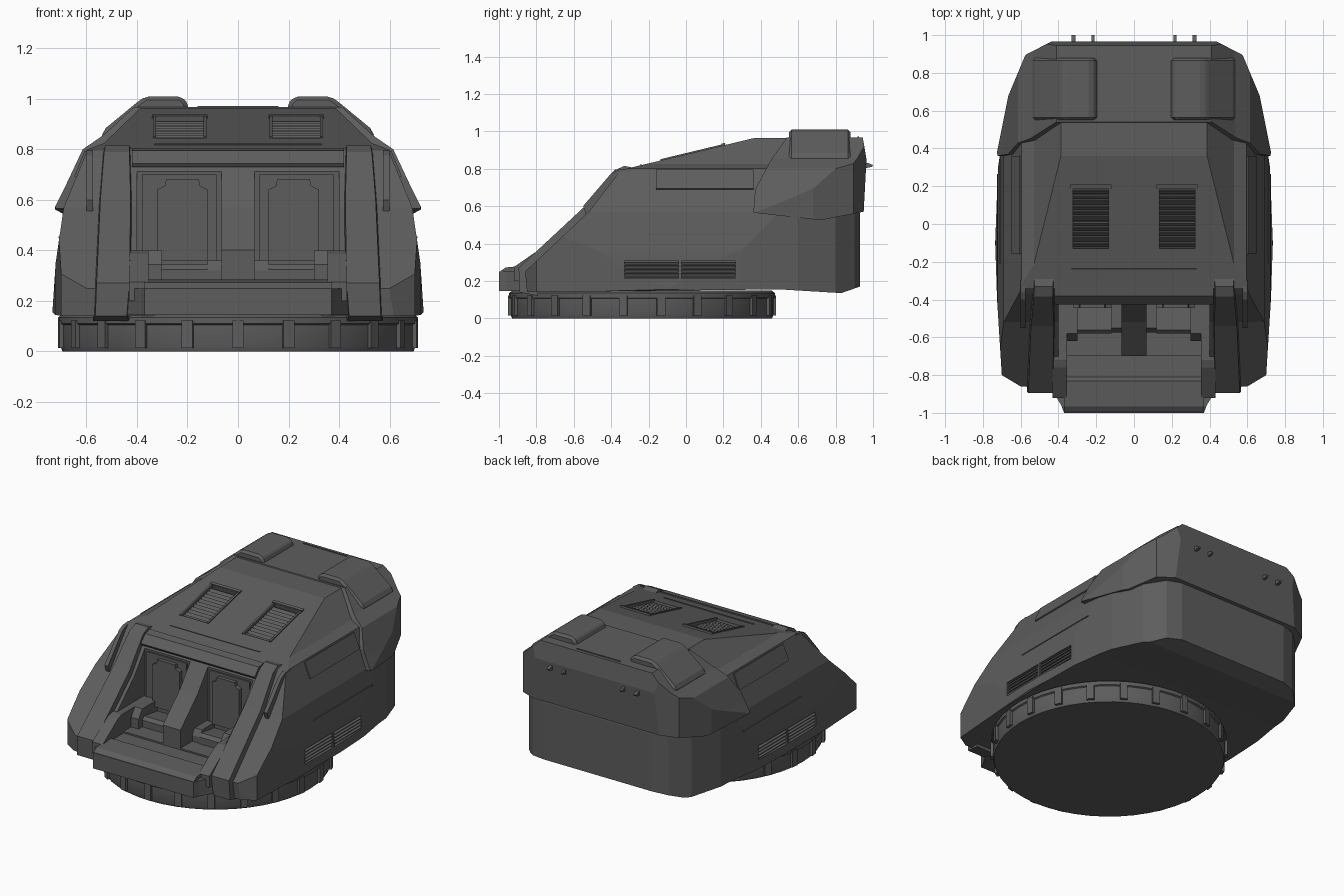
import bpy, bmesh, math
from mathutils import Vector, Matrix

cube = bpy.data.objects.get("Cube")
if cube:
    bpy.data.objects.remove(cube, do_unlink=True)

grey = bpy.data.materials.new("dark_grey")
grey.use_nodes = True
grey.diffuse_color = (0.11, 0.11, 0.11, 1)
bsdf = grey.node_tree.nodes["Principled BSDF"]
bsdf.inputs["Base Color"].default_value = grey.diffuse_color
bsdf.inputs["Roughness"].default_value = 0.7


def finish(name, bm, mirror=False):
    bmesh.ops.recalc_face_normals(bm, faces=bm.faces)
    mesh = bpy.data.meshes.new(name)
    bm.to_mesh(mesh)
    bm.free()
    mesh.materials.append(grey)
    ob = bpy.data.objects.new(name, mesh)
    bpy.context.collection.objects.link(ob)
    if mirror:
        ob.modifiers.new("mirror", 'MIRROR').use_clip = False
    return ob


def prism(name, pts, axis, a, b, mirror=False):
    """Extrude a 2D outline along an axis; x: (y,z), y: (x,z), z: (x,y)."""
    place = {'x': lambda p, t: (t, p[0], p[1]),
             'y': lambda p, t: (p[0], t, p[1]),
             'z': lambda p, t: (p[0], p[1], t)}[axis]
    bm = bmesh.new()
    ends = [[bm.verts.new(place(p, t)) for p in pts] for t in (a, b)]
    for ring in ends:
        bm.faces.new(ring)
    for i in range(len(pts)):
        j = (i + 1) % len(pts)
        bm.faces.new((ends[0][i], ends[0][j], ends[1][j], ends[1][i]))
    return finish(name, bm, mirror)


def boxes(name, items, mirror=False):
    """Several boxes in one part: (centre, size, rotation matrix or None)."""
    bm = bmesh.new()
    for c, s, rot in items:
        m = Matrix.Translation(c) @ (rot or Matrix()) @ Matrix.Diagonal((*s, 1))
        bmesh.ops.create_cube(bm, size=1, matrix=m)
    return finish(name, bm, mirror)


def block(name, x, y, z, mirror=False):
    return prism(name, [(x[0], y[0]), (x[1], y[0]), (x[1], y[1]), (x[0], y[1])],
                 'z', z[0], z[1], mirror)


def both(half):
    return half + [(-x, v) for x, v in reversed(half)]


def carve(ob, tool, op):
    """Bake a boolean and throw the tool away."""
    mod = ob.modifiers.new("cut", 'BOOLEAN')
    mod.operation, mod.solver, mod.object = op, 'EXACT', tool
    bpy.context.view_layer.update()
    dg = bpy.context.evaluated_depsgraph_get()
    mesh = bpy.data.meshes.new_from_object(ob.evaluated_get(dg))
    ob.modifiers.clear()
    ob.data = mesh
    bpy.data.objects.remove(tool, do_unlink=True)


def shell(name, side, front, plan):
    """Solid common to a side, a front and a top outline."""
    ob = prism(name, side, 'x', -1.2, 1.2)
    carve(ob, prism("front_tool", both(front), 'y', -1.5, 1.5), 'INTERSECT')
    carve(ob, prism("plan_tool", both(plan), 'z', -0.5, 1.5), 'INTERSECT')
    return ob


# Main hull
hull = shell("hull",
             [(-.85, .14), (-.86, .25), (-.52, .57), (-.37, .765), (-.34, .795), (.36, .963),
              (.6, .963), (.7, .9), (.9, .9), (.93, .55), (.93, .17), (.83, .135), (.5, .155)],
             [(.70, .125), (.735, .155), (.722, .35), (.69, .57), (.595, .8), (.53, .825), (.385, .965)],
             [(.60, -.86), (.70, -.80), (.725, -.4), (.735, -.1), (.72, .3), (.675, .6),
              (.60, .80), (.5, .9), (.40, .93)])

# Overhanging rear hood
shell("rear_hood",
      [(.36, .565), (.37, .69), (.45, .84), (.54, .968), (.945, .968), (.965, .85), (.95, .57), (.72, .525)],
      [(.73, .50), (.725, .57), (.69, .64), (.615, .80), (.535, .855), (.41, .969)],
      [(.72, .34), (.725, .38), (.665, .68), (.575, .895), (.44, .965)])

# Cockpit bays, open footwell and vent recesses
carve(hull, block("bay", (.065, .40), (-1, -.41), (.28, .73), True), 'DIFFERENCE')
carve(hull, block("footwell", (-.40, .40), (-1, -.70), (.25, .6)), 'DIFFERENCE')
pitch = math.atan2(.168, .70)
tilt = Matrix.Rotation(pitch, 4, 'X')


def roof_z(y):
    return .795 + (y + .34) * math.tan(pitch)


carve(hull, boxes("roof_recess", [((.23, .03, roof_z(.03)), (.19, .33, .08), tilt)], True), 'DIFFERENCE')
for y in (-.185, .12):
    carve(hull, boxes("side_recess", [((.73, y, .26), (.08, .29, .095), None)], True), 'DIFFERENCE')

# Louvres
slats = []
for i in range(11):
    y = -.11 + i * .028
    slats.append(((.23, y, roof_z(y) - .018), (.19, .022, .008),
                  tilt @ Matrix.Rotation(math.radians(35), 4, 'X')))
boxes("roof_louvres", slats, True)
slats = [((.714, y, .228 + i * .021), (.02, .29, .009), Matrix.Rotation(math.radians(30), 4, 'Y'))
         for y in (-.185, .12) for i in range(4)]
boxes("side_louvres", slats, True)
boxes("roof_vent_trim", [((.23, .2, roof_z(.2) + .003), (.22, .02, .016), tilt),
                         ((.13, .03, roof_z(.03) + .002), (.012, .34, .01), tilt),
                         ((.33, .03, roof_z(.03) + .002), (.012, .34, .01), tilt)], True)

# Roof pads wrapping over the hood shoulder
pads = prism("roof_pads", [(.19, .95), (.205, .99), (.225, 1.01), (.365, 1.01), (.395, .99),
                           (.535, .875), (.54, .84), (.4, .9)], 'y', .55, .88, True)
bev = pads.modifiers.new("bevel", 'BEVEL')
bev.width, bev.segments = .015, 1

# Sloped ribs flanking the cockpit, with feet
bm = bmesh.new()
path = [(-.89, .14, .44, .565), (-.895, .27, .43, .56), (-.54, .60, .425, .545),
        (-.385, .79, .43, .53), (-.33, .815, .43, .525)]
rings = []
for y, z, x0, x1 in path:
    rings.append([bm.verts.new(v) for v in
                  ((x0, y, z), (x1, y, z), (x1 + .01, y + .1, z - .02), (x0 - .01, y + .1, z - .02))])
for r, s in zip(rings, rings[1:]):
    for i in range(4):
        bm.faces.new((r[i], r[(i + 1) % 4], s[(i + 1) % 4], s[i]))
bm.faces.new(rings[0])
bm.faces.new(rings[-1])
finish("front_ribs", bm, True)

# Outer fender plates, one step proud of the front slope
prism("fender_plates", [(-.80, .155), (-.81, .25), (-.535, .555), (-.55, .60), (-.40, .775), (-.36, .795),
                        (-.3, .80), (-.3, .6), (-.6, .2)], 'x', .575, .60, True)

# Brow over the cockpit opening
prism("cockpit_brow", [(-.415, .73), (-.425, .745), (-.38, .795), (-.33, .805), (-.33, .73)], 'x', -.42, .42)

# Nose step: wide polygonal bumper and cockpit floor
prism("nose_bumper", both([(.37, -1.0), (.385, -.96), (.44, -.87), (.44, -.6)]), 'z', .145, .25)
prism("nose_lip", [(-.995, .25), (-.965, .272), (-.83, .285), (-.80, .25)], 'x', -.37, .37)
block("cockpit_step", (-.36, .36), (-.81, -.6), (.2, .27))

# Consoles at the sides of the footwell
prism("side_consoles", [(-.92, .2), (-.92, .275), (-.84, .33), (-.76, .385), (-.72, .40), (-.56, .40), (-.56, .2)],
      'x', .355, .432, True)
prism("arm_rests", [(-.62, .27), (-.62, .345), (-.58, .40), (-.42, .40), (-.42, .27)], 'x', .30, .40, True)
prism("inner_rests", [(-.575, .27), (-.575, .32), (-.55, .36), (-.42, .36), (-.42, .27)], 'x', .06, .12, True)

# Seats: cushion and notched backrest
prism("seat_cushions", [(-.58, .27), (-.58, .325), (-.56, .345), (-.42, .325), (-.40, .27)],
      'x', .12, .30, True)
notched = [(.12, .36), (.12, .64), (.15, .655), (.155, .68), (.285, .68), (.29, .655), (.32, .64), (.32, .36)]
prism("seat_backs", notched, 'y', -.445, -.40, True)
block("seat_surround", (.085, .38), (-.42, -.40), (.28, .70), True)
# Lower half of the divider between the seats
prism("divider_foot", [(-.70, .2), (-.70, .38), (-.66, .42), (-.57, .5), (-.57, .2)], 'x', -.065, .065)

# Side armour panels laid on the leaning wall
lean = math.atan2(.095, .23)
boxes("side_panels", [((.622, .10, .742), (.012, .52, .11), Matrix.Rotation(-lean, 4, 'Y'))], True)
boxes("hull_seams", [((.705, .1, .452), (.012, .62, .006), None),
                     ((0, -.24, roof_z(-.24)), (.66, .008, .008), tilt),
                     ((0, .92, .969), (.32, .008, .006), None)], True)

# Rear lugs
prism("rear_lugs", [(.95, .80), (.95, .835), (.975, .83), (1.0, .82), (.995, .81), (.97, .805)],
      'x', .21, .225, True)
prism("rear_lugs_outer", [(.95, .80), (.95, .835), (.975, .83), (1.0, .82), (.995, .81), (.97, .805)],
      'x', .31, .33, True)

# Round turntable base with clamps
bm = bmesh.new()
rings = []
for r, z in ((.695, 0), (.703, .02), (.703, .105), (.712, .11), (.712, .135), (.69, .15)):
    rings.append([bm.verts.new((r * math.cos(math.tau * i / 48), -.235 + r * math.sin(math.tau * i / 48), z))
                  for i in range(48)])
for a, b in zip(rings, rings[1:]):
    for i in range(48):
        j = (i + 1) % 48
        bm.faces.new((a[i], a[j], b[j], b[i]))
bm.faces.new(rings[0])
bm.faces.new(rings[-1])
base = finish("turntable_base", bm)
bpy.context.view_layer.objects.active = base
base.select_set(True)
bpy.ops.object.shade_smooth_by_angle(angle=math.radians(25))
clamps = []
for i in range(22):
    t = math.tau * (i + .5) / 22
    clamps.append(((.70 * math.cos(t), -.235 + .70 * math.sin(t), .068), (.035, .045, .108),
                   Matrix.Rotation(t, 4, 'Z')))
boxes("base_clamps", clamps)
